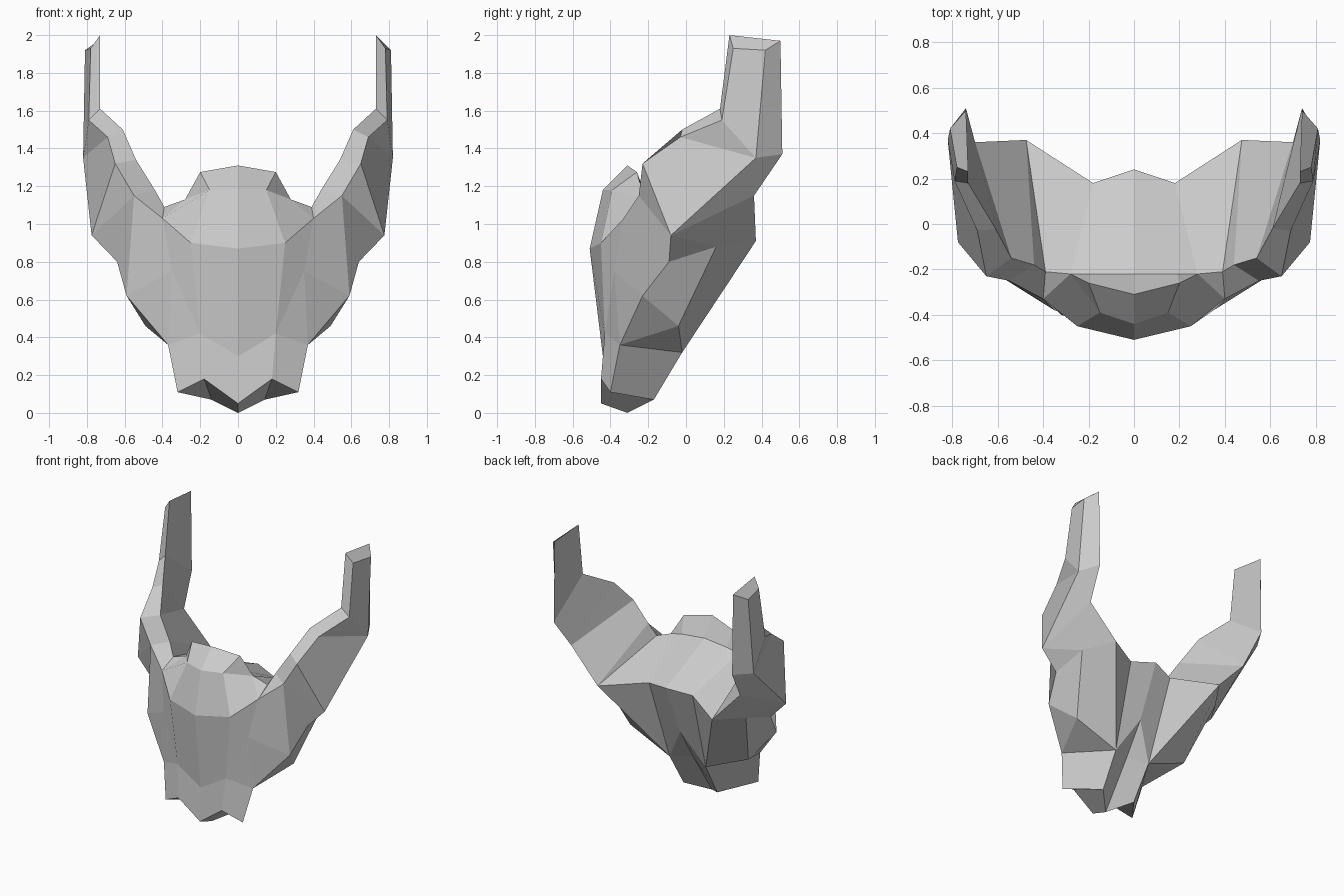
import bpy
import bmesh
from mathutils import Vector

old = bpy.data.objects.get("Cube")
if old:
    bpy.data.objects.remove(old, do_unlink=True)

material = bpy.data.materials.new("plain grey")
material.use_nodes = True
grey = (0.6, 0.6, 0.6, 1.0)
material.diffuse_color = grey
material.node_tree.nodes["Principled BSDF"].inputs["Base Color"].default_value = grey

bm = bmesh.new()


def patch(*points):
    """Add one flat-shaded face on both sides of the centre line."""
    corners = []
    for point in points:
        if point not in corners:
            corners.append(point)
    if len(corners) < 3:
        return
    for side in (1, -1):
        verts = [bm.verts.new(Vector((x * side, y, z))) for x, y, z in corners]
        bm.faces.new(verts if side > 0 else verts[::-1])


def strip(rail_a, rail_b):
    """Skin the gap between two rails; repeated points give triangles."""
    for i in range(len(rail_a) - 1):
        patch(rail_a[i], rail_a[i + 1], rail_b[i + 1], rail_b[i])


# Outer front ridge, from the centre of the shield up to the horn tip
ridge = [(0, -.51, .87), (.25, -.45, .9), (.4, -.33, 1.03), (.55, -.25, 1.15),
         (.65, -.23, 1.32), (.69, -.03, 1.46), (.79, .19, 1.55), (.78, .25, 1.93)]

# Inner front crest, from the saddle to the horn tip
saddle = (.39, -.21, 1.09)
crest = [saddle, (.44, -.18, 1.18), (.54, -.15, 1.34), (.61, -.02, 1.5),
         (.73, .18, 1.61), (.73, .23, 2.0)]

# Horn back corners and widest shoulder
shoulder = (.775, -.08, .94)
horn_outer, tip_outer = (.82, .37, 1.35), (.81, .42, 1.92)
horn_root, horn_inner, tip_inner = (.7, .36, 1.15), (.74, .51, 1.37), (.74, .5, 1.97)

# Rear rim of the basin
rim = [(0, .24, .97), (.18, .18, .94), (.475, .37, .91)]
rim_corner = rim[-1]

# Horn: front edge, outside, back, inside and tip
strip(ridge[2:], crest)
strip(ridge[3:], [shoulder, shoulder, horn_outer, horn_outer, tip_outer])
strip([shoulder, horn_outer, tip_outer], [horn_root, horn_inner, tip_inner])
strip(crest, [rim_corner, rim_corner, horn_root, horn_root, horn_inner, tip_inner])
patch(crest[-1], ridge[-1], tip_outer, tip_inner)

# Brow hump above the shield
notch = (.28, -.22, 1.13)
hump_front = [(0, -.44, 1.18), (.15, -.39, 1.18), notch]
hump_top = [(0, -.31, 1.31), (.2, -.26, 1.275), notch]
hump_back = [(0, -.22, 1.17), (.19, -.22, 1.15), notch]
strip(ridge[:3], hump_front)
strip(hump_front, hump_top)
strip(hump_top, hump_back)
patch(ridge[2], saddle, notch)

# Sloping basin behind the hump
strip(hump_back + [saddle], [rim[0], rim[1], rim[1], rim_corner])

# Front shield
cheek = (.35, -.38, .75)
side_low = (.59, -.23, .62)
jaw = (.37, -.35, .36)
waist = [(0, -.44, .3), (.2, -.43, .42), jaw]
strip(ridge[:4], [waist[0], waist[1], cheek, side_low])
patch(cheek, side_low, jaw)
patch(waist[1], cheek, jaw)

# Pointed chin with its underside
chin = [(0, -.45, .05), (.18, -.45, .18), (.32, -.4, .11)]
heel = (.14, -.17, .07)
keel = (0, -.31, 0)
strip(waist, chin)
strip(chin, [keel, heel, heel])

# Side flank below the shoulder
hip = (.64, -.09, .8)
hollow = (.61, .16, .88)
flank_low = (.49, -.04, .46)
spur = (.15, -.02, .32)
patch(ridge[3], side_low, hip, shoulder)
patch(shoulder, hip, hollow)
patch(horn_root, shoulder, hollow, rim_corner)
patch(hip, side_low, flank_low, hollow)
patch(hollow, flank_low, spur, rim_corner)
patch(side_low, jaw, flank_low)
patch(flank_low, jaw, spur)
patch(jaw, chin[-1], heel, spur)

# Rear wall and the groove running down to the chin
groove_high, groove_low = (0, .07, .58), (0, -.08, .34)
strip(rim, [groove_high, spur, spur])
patch(groove_high, spur, groove_low)
patch(spur, heel, keel, groove_low)

# Weld the patches into one closed faceted shell
bmesh.ops.remove_doubles(bm, verts=bm.verts[:], dist=0.001)
bmesh.ops.recalc_face_normals(bm, faces=bm.faces[:])
mesh = bpy.data.meshes.new("horned_shell")
bm.to_mesh(mesh)
bm.free()
mesh.materials.append(material)
shell = bpy.data.objects.new("horned_shell", mesh)
bpy.context.scene.collection.objects.link(shell)
